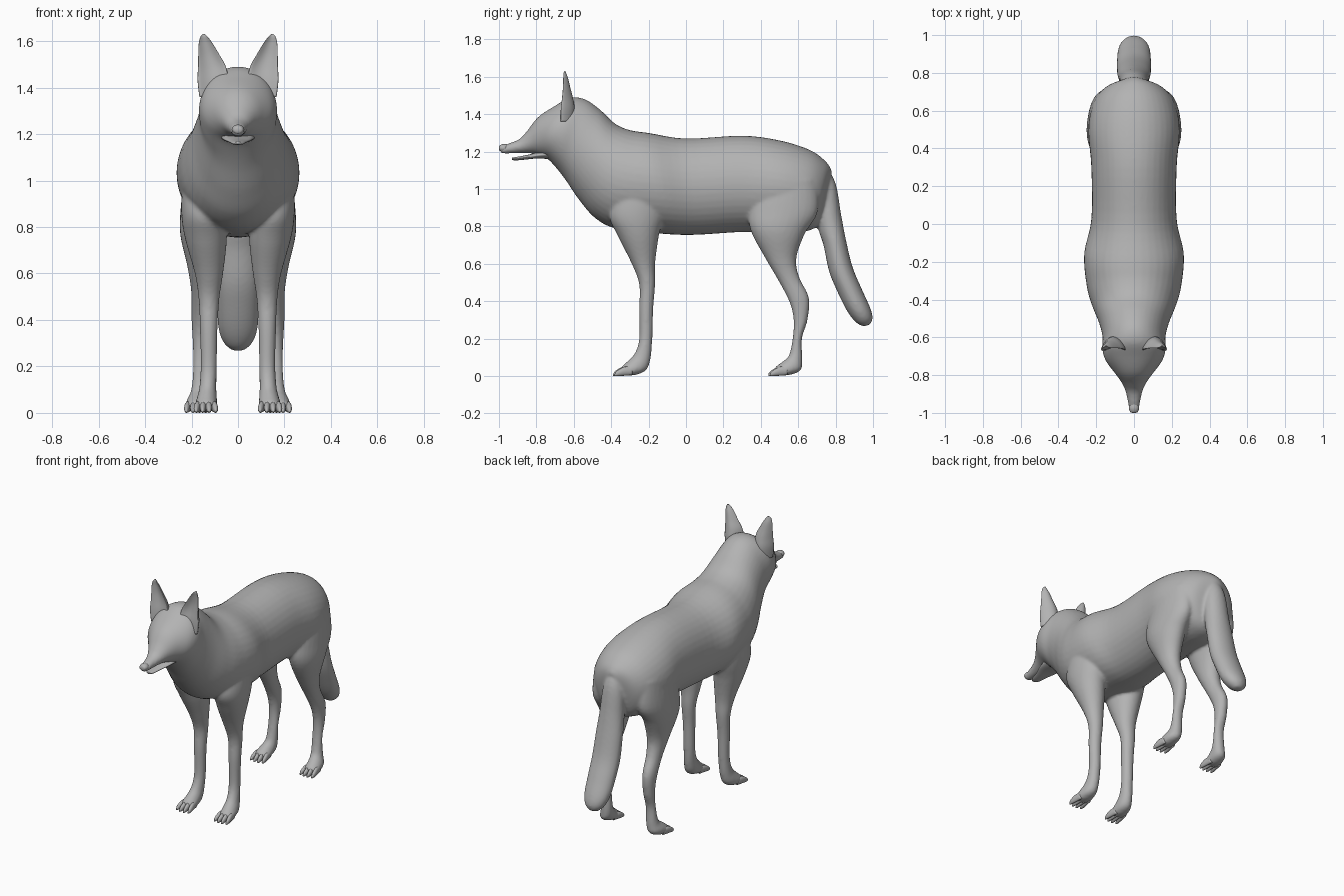
import bpy, bmesh, math

fur = bpy.data.materials.new("grey_fur")
fur.diffuse_color = (0.45, 0.45, 0.45, 1)


def spline(rows, steps):
    """Catmull-Rom interpolation through section rows."""
    out = []
    for i in range(len(rows) - 1):
        a, b, c, d = (rows[max(0, min(len(rows) - 1, i + k))] for k in (-1, 0, 1, 2))
        for s in range(steps):
            t = s / steps
            out.append([q + 0.5 * t * (r - p + t * (2 * p - 5 * q + 4 * r - w
                        + t * (3 * (q - r) + w - p)))
                        for p, q, r, w in zip(a, b, c, d)])
    return out + [list(rows[-1])]


def loft(bm, rows, side=1, sides=28, steps=5, cup=0.0):
    """Skin oval sections: (y, z) of one edge, (y, z) of the other, centre x, half width."""
    rings = []
    for y1, z1, y2, z2, cx, rx in spline(rows, steps):
        rx = max(rx, 0.002)
        ring = []
        for k in range(sides):
            t = 2 * math.pi * k / sides
            u, s = math.cos(t), math.sin(t)
            y = (y1 + y2) / 2 + (y1 - y2) / 2 * u - cup * s * s * rx / 0.06
            z = (z1 + z2) / 2 + (z1 - z2) / 2 * u
            ring.append(bm.verts.new((side * (cx + rx * s), y, z)))
        rings.append(ring)
    faces = [bm.faces.new(rings[0]), bm.faces.new(rings[-1][::-1])]
    for a, b in zip(rings, rings[1:]):
        for k in range(sides):
            n = (k + 1) % sides
            faces.append(bm.faces.new((a[k], b[k], b[n], a[n])))
    bmesh.ops.recalc_face_normals(bm, faces=faces)


def finish(name, bm):
    me = bpy.data.meshes.new(name)
    bm.to_mesh(me)
    bm.free()
    for p in me.polygons:
        p.use_smooth = True
    me.materials.append(fur)
    ob = bpy.data.objects.new(name, me)
    bpy.context.collection.objects.link(ob)
    return ob


# Trunk, neck, head and muzzle: top edge, bottom edge, centre x, half width
trunk = [
    (.78, 1.10, .74, .88, 0, .05), (.745, 1.15, .70, .80, 0, .15),
    (.66, 1.21, .62, .77, 0, .215), (.50, 1.26, .50, .765, 0, .242),
    (.30, 1.285, .30, .77, 0, .226), (.00, 1.27, .05, .755, 0, .226),
    (-.20, 1.30, -.12, .76, 0, .264), (-.30, 1.315, -.36, .785, 0, .25),
    (-.38, 1.35, -.48, .84, 0, .222), (-.46, 1.425, -.57, .94, 0, .187),
    (-.54, 1.48, -.645, 1.05, 0, .167), (-.62, 1.488, -.70, 1.12, 0, .168),
    (-.70, 1.445, -.745, 1.165, 0, .150), (-.79, 1.385, -.785, 1.18, 0, .103),
    (-.85, 1.31, -.82, 1.19, 0, .068), (-.89, 1.268, -.88, 1.192, 0, .045),
    (-.95, 1.243, -.94, 1.19, 0, .032), (-.985, 1.228, -.98, 1.19, 0, .025),
    (-.997, 1.215, -.995, 1.20, 0, .012)]

# Tail: back edge, front edge
tail = [
    (.74, 1.14, .66, .98, 0, .05), (.80, 1.03, .69, .92, 0, .07),
    (.83, .86, .71, .78, 0, .08), (.855, .73, .735, .70, 0, .088),
    (.89, .585, .765, .56, 0, .092), (.94, .465, .81, .45, 0, .09),
    (.985, .365, .86, .35, 0, .083), (.998, .31, .905, .29, 0, .06),
    (.985, .275, .945, .265, 0, .025)]

# Legs: front edge, back edge, centre x, half width
front_leg = [
    (-.37, 1.00, -.12, 1.00, .16, .08), (-.41, .86, -.12, .86, .152, .092),
    (-.365, .75, -.145, .75, .138, .09), (-.29, .60, -.165, .60, .125, .061),
    (-.25, .49, -.165, .49, .125, .045), (-.25, .36, -.175, .36, .126, .038),
    (-.25, .20, -.18, .20, .126, .035), (-.275, .12, -.19, .09, .13, .037),
    (-.315, .077, -.215, .03, .135, .045), (-.345, .05, -.275, .005, .138, .047),
    (-.352, .035, -.32, .005, .138, .043)]
hind_leg = [
    (.38, 1.05, .70, 1.05, .15, .08), (.34, .90, .705, .88, .16, .086),
    (.345, .78, .635, .76, .163, .086), (.43, .62, .59, .63, .155, .062),
    (.50, .50, .605, .53, .155, .046), (.555, .39, .657, .42, .16, .040),
    (.575, .30, .65, .30, .16, .035), (.57, .20, .62, .20, .16, .033),
    (.55, .11, .622, .085, .165, .037), (.515, .077, .612, .03, .175, .045),
    (.48, .05, .55, .005, .18, .048), (.473, .035, .505, .005, .18, .044)]

# Fused, smoothed body
bm = bmesh.new()
loft(bm, trunk, sides=40)
loft(bm, tail)
for side in (1, -1):
    loft(bm, front_leg, side)
    loft(bm, hind_leg, side)
body = finish("body", bm)
remesh = body.modifiers.new("fuse", 'REMESH')
remesh.mode = 'VOXEL'
remesh.voxel_size = 0.0095
remesh.use_smooth_shade = True
relax = body.modifiers.new("relax", 'SMOOTH')
relax.factor = 0.5
relax.iterations = 5

# Lower jaw
bm = bmesh.new()
loft(bm, [(-.72, 1.22, -.72, 1.16, 0, .075), (-.80, 1.195, -.80, 1.163, 0, .062),
          (-.86, 1.18, -.86, 1.157, 0, .04), (-.91, 1.171, -.91, 1.153, 0, .027),
          (-.932, 1.167, -.93, 1.156, 0, .012)])
finish("lower_jaw", bm)

# Nose
bm = bmesh.new()
loft(bm, [(-.95, 1.238, -.95, 1.20, 0, .02), (-.975, 1.241, -.975, 1.197, 0, .027),
          (-.995, 1.234, -.995, 1.203, 0, .02), (-1.0, 1.223, -1.0, 1.213, 0, .008)])
finish("nose", bm)

for side, label in ((1, "left"), (-1, "right")):
    # Cupped ears: front edge, back edge
    bm = bmesh.new()
    loft(bm, [(-.66, 1.36, -.60, 1.36, .108, .058), (-.655, 1.43, -.595, 1.43, .108, .066),
              (-.645, 1.49, -.605, 1.49, .112, .060), (-.642, 1.54, -.618, 1.54, .125, .046),
              (-.646, 1.59, -.630, 1.59, .139, .030), (-.650, 1.618, -.640, 1.618, .146, .016),
              (-.648, 1.63, -.644, 1.63, .148, .005)], side, cup=.035)
    finish(label + "_ear", bm)

    # Four splayed toes on each paw
    for part, y, cx in (("front", -.325, .138), ("hind", .505, .18)):
        bm = bmesh.new()
        for k in (-1.5, -.5, .5, 1.5):
            back = .008 * (abs(k) - .5)
            x, f = cx + .024 * k, y + back
            loft(bm, [(f + .03, .05, f + .03, .005, x - .003 * k, .012),
                      (f - .01, .05, f - .01, .002, x, .014),
                      (f - .04, .036, f - .04, .0, x + .003 * k, .012),
                      (f - .058, .022, f - .058, .0, x + .004 * k, .007),
                      (f - .065, .010, f - .065, .002, x + .004 * k, .003)],
                 side, sides=12, steps=3)
        finish(label + "_" + part + "_toes", bm)
